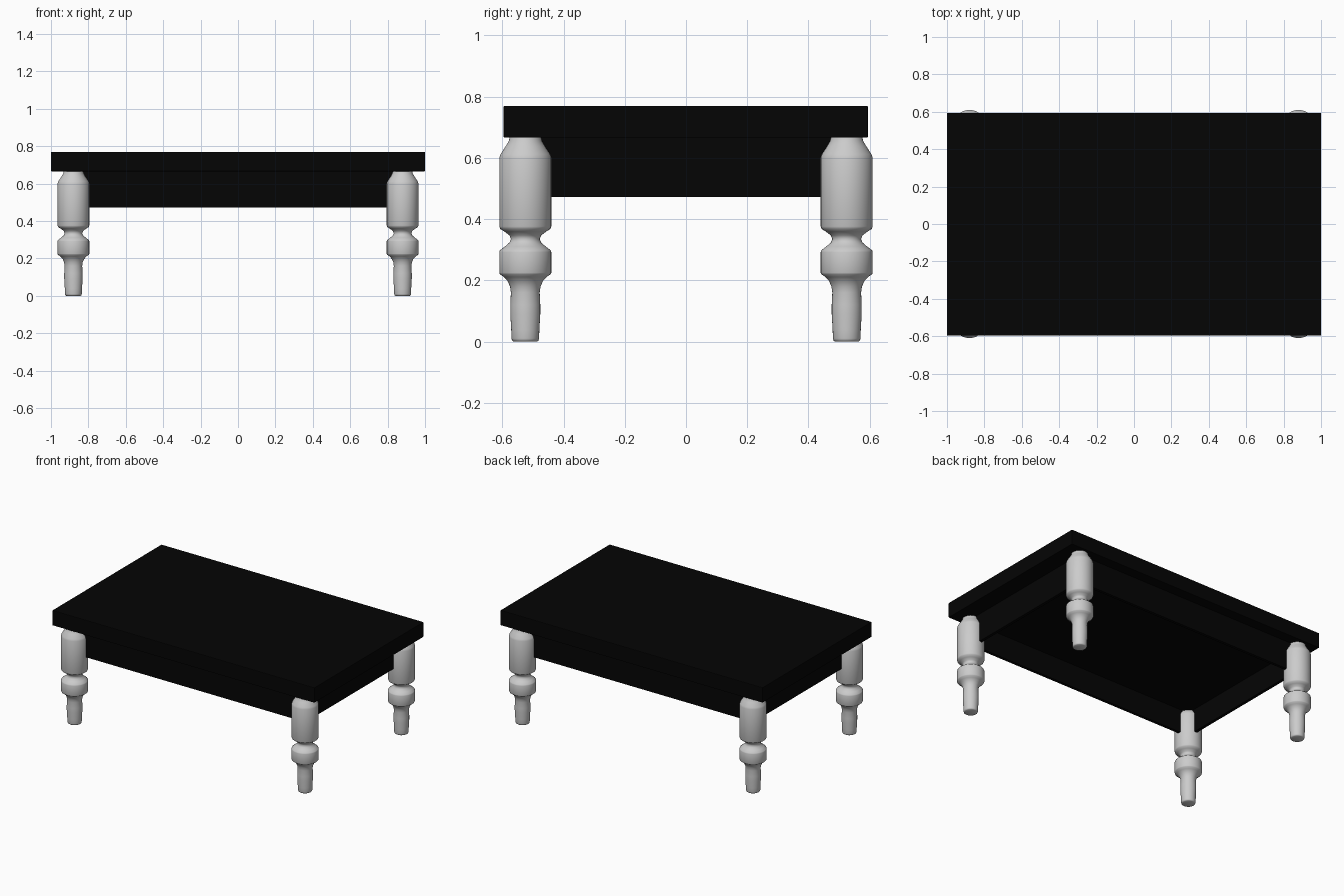
import bpy, bmesh
from math import radians

cube = bpy.data.objects.get("Cube")
if cube:
    bpy.data.objects.remove(cube, do_unlink=True)


def material(name, value):
    mat = bpy.data.materials.new(name)
    mat.use_nodes = True
    colour = (value, value, value, 1)
    mat.diffuse_color = colour
    bsdf = next(n for n in mat.node_tree.nodes if n.type == "BSDF_PRINCIPLED")
    bsdf.inputs["Base Color"].default_value = colour
    return mat


black = material("black_wood", 0.0015)
grey = material("light_grey", 0.6)


def box(name, centre, size, bevel=0.0):
    bpy.ops.mesh.primitive_cube_add(size=1, location=centre)
    obj = bpy.context.object
    obj.name = name
    obj.scale = size
    bpy.ops.object.transform_apply(location=False, rotation=False, scale=True)
    obj.data.materials.append(black)
    if bevel:
        mod = obj.modifiers.new("Bevel", "BEVEL")
        mod.width = bevel
        mod.segments = 2


def turned_leg(name, x, y, profile, sides=48):
    """Spin a radius/height profile into a closed turned post."""
    bm = bmesh.new()
    rings = []
    for r, z in profile:
        ring = bmesh.ops.create_circle(bm, segments=sides, radius=r)["verts"]
        for v in ring:
            v.co.z = z
        rings.append(ring)
    for low, high in zip(rings, rings[1:]):
        for i in range(sides):
            j = (i + 1) % sides
            bm.faces.new((low[i], low[j], high[j], high[i]))
    bm.faces.new(rings[0][::-1])
    bm.faces.new(rings[-1])
    bmesh.ops.recalc_face_normals(bm, faces=bm.faces)
    mesh = bpy.data.meshes.new(name)
    bm.to_mesh(mesh)
    bm.free()
    mesh.materials.append(grey)
    obj = bpy.data.objects.new(name, mesh)
    obj.location = (x, y, 0)
    bpy.context.collection.objects.link(obj)
    bpy.ops.object.select_all(action="DESELECT")
    obj.select_set(True)
    bpy.context.view_layer.objects.active = obj
    bpy.ops.object.shade_smooth_by_angle(angle=radians(60))


# Table top and the panel set under it between the aprons
box("table_top", (0, -0.001, 0.718), (2, 1.19, 0.104), 0.003)
box("under_panel", (0, 0, 0.65), (1.75, 1.04, 0.036))

# Apron boards, ending just inside the legs
for label, s in (("front", -1), ("back", 1)):
    box(label + "_apron", (0, s * 0.513, 0.57), (1.67, 0.02, 0.194))
for label, s in (("left", 1), ("right", -1)):
    box(label + "_apron", (s * 0.87, 0, 0.57), (0.02, 0.95, 0.194))

# Turned legs
profile = [(0.038, 0), (0.043, 0.003), (0.045, 0.01), (0.046, 0.04), (0.049, 0.09),
           (0.049, 0.12), (0.047, 0.16), (0.05, 0.18), (0.058, 0.198),
           (0.07, 0.211), (0.083, 0.22), (0.085, 0.225), (0.085, 0.292),
           (0.083, 0.298), (0.066, 0.311), (0.052, 0.323), (0.047, 0.335),
           (0.052, 0.347), (0.068, 0.359), (0.082, 0.368), (0.085, 0.376),
           (0.085, 0.6), (0.081, 0.612), (0.064, 0.638), (0.054, 0.655), (0.05, 0.672)]
for side, x in (("left", 0.88), ("right", -0.88)):
    for end, y in (("front", -0.525), ("back", 0.525)):
        turned_leg(f"{end}_{side}_leg", x, y, profile)
